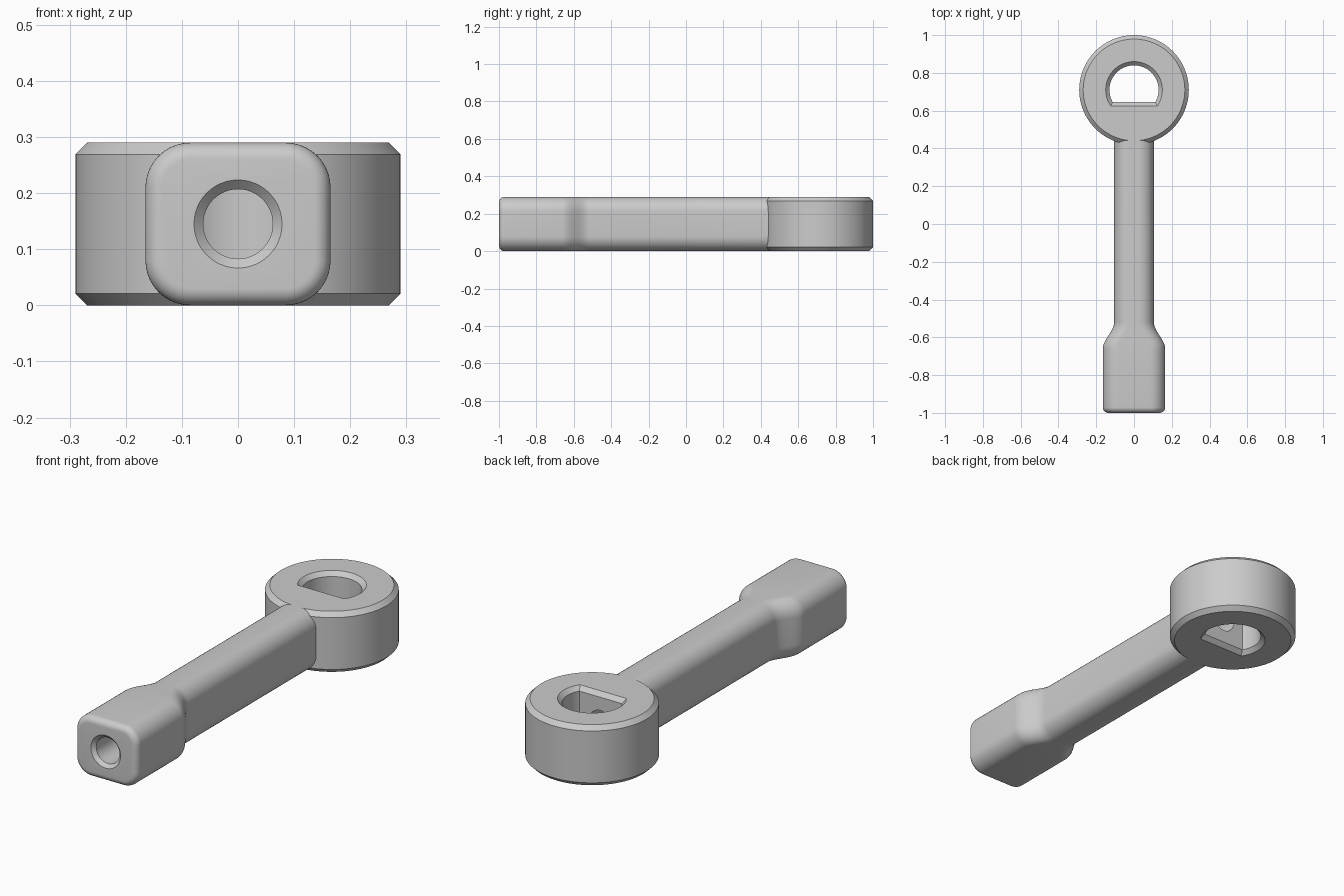
import bpy
import bmesh
from math import pi, sin, cos, asin
from mathutils import Vector

if "Cube" in bpy.data.objects:
    bpy.data.objects.remove(bpy.data.objects["Cube"])

H = 0.29            # overall thickness
MID = H / 2
EYE_Y = 0.71        # centre of the ring
EYE_R = 0.29

grey = bpy.data.materials.new("plain grey")
grey.use_nodes = True
grey.diffuse_color = (0.6, 0.6, 0.6, 1)
grey.node_tree.nodes["Principled BSDF"].inputs["Base Color"].default_value = (0.6, 0.6, 0.6, 1)


def loft(name, rings):
    """Skin a row of equal-length closed loops and cap both ends."""
    bm = bmesh.new()
    loops = [[bm.verts.new(p) for p in ring] for ring in rings]
    n = len(loops[0])
    for a, b in zip(loops, loops[1:]):
        for i in range(n):
            j = (i + 1) % n
            bm.faces.new((a[i], a[j], b[j], b[i]))
    bm.faces.new(loops[0])
    bm.faces.new(loops[-1])
    bmesh.ops.recalc_face_normals(bm, faces=bm.faces)
    mesh = bpy.data.meshes.new(name)
    bm.to_mesh(mesh)
    bm.free()
    mesh.materials.append(grey)
    obj = bpy.data.objects.new(name, mesh)
    bpy.context.collection.objects.link(obj)
    return obj


def circle_z(r, z, n=96):
    return [Vector((r * cos(2 * pi * i / n), EYE_Y + r * sin(2 * pi * i / n), z)) for i in range(n)]


def circle_y(r, y, n=48):
    return [Vector((r * cos(2 * pi * i / n), y, MID + r * sin(2 * pi * i / n))) for i in range(n)]


def d_shape(grow, z, n=64):
    """Circle with its front side cut flat."""
    r, flat = 0.13 + grow, 0.065 + grow
    start = -asin(flat / r)
    sweep = pi - 2 * start
    angles = [start + sweep * i / n for i in range(n + 1)]
    return [Vector((r * cos(a), EYE_Y + r * sin(a), z)) for a in angles]


def rounded_section(y, half_w, inset=0.0, r=0.08, n=10):
    """Rounded rectangle across the handle."""
    pts = []
    for k, (sx, sz) in enumerate(((1, 1), (-1, 1), (-1, -1), (1, -1))):
        for i in range(n + 1):
            a = pi / 2 * (k + i / n)
            pts.append(Vector((sx * (half_w - r) + (r - inset) * cos(a), y,
                               MID + sz * (MID - r) + (r - inset) * sin(a))))
    return pts


# Handle: rounded front end, wide grip, S-shaped shoulder, slim shaft
GRIP, SHAFT, FILLET, STEPS = 0.165, 0.105, 0.03, 8
sections = []
for i in range(STEPS + 1):
    a = pi / 2 * i / STEPS
    sections.append(rounded_section(-1 + FILLET * (1 - cos(a)), GRIP, FILLET * (1 - sin(a))))
for i in range(17):
    t = i / 16
    blend = t * t * (3 - 2 * t)
    sections.append(rounded_section(-0.66 + 0.14 * t, GRIP + (SHAFT - GRIP) * blend))
sections.append(rounded_section(0.53, SHAFT))
handle = loft("handle", sections)

# Ring with chamfered rims
C = 0.021
ring = loft("ring_head", [circle_z(EYE_R - C, 0), circle_z(EYE_R, C),
                          circle_z(EYE_R, H - C), circle_z(EYE_R - C, H)])

# Cutters: chamfered D-shaped eye and the long bore
eye = loft("eye_cutter", [d_shape(0.03, -0.01), d_shape(0, 0.02),
                          d_shape(0, H - 0.02), d_shape(0.03, H + 0.01)])
bore = loft("bore_cutter", [circle_y(0.0885, -1.01), circle_y(0.062, -0.9835),
                            circle_y(0.062, EYE_Y)])

bpy.context.view_layer.objects.active = handle
for tool, operation in ((ring, "UNION"), (eye, "DIFFERENCE"), (bore, "DIFFERENCE")):
    mod = handle.modifiers.new(tool.name, "BOOLEAN")
    mod.object = tool
    mod.operation = operation
    mod.solver = "EXACT"
    bpy.ops.object.modifier_apply(modifier=mod.name)
    bpy.data.objects.remove(tool)

# Soft shading with crisp chamfers
handle.name = "ring_handle"
bpy.ops.object.select_all(action="DESELECT")
handle.select_set(True)
bpy.ops.object.shade_smooth_by_angle(angle=pi / 6)
